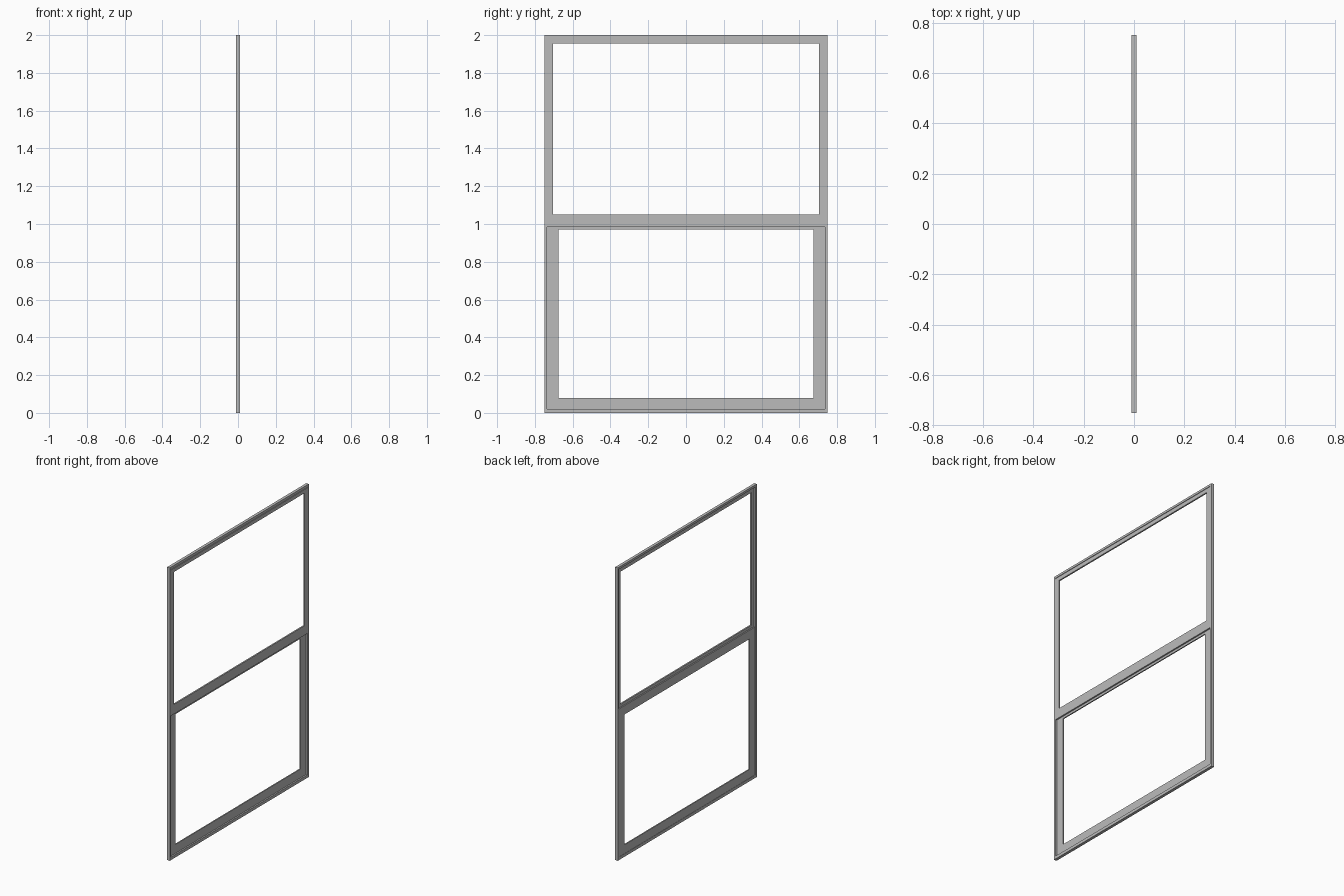
import bpy
import bmesh

cube = bpy.data.objects.get("Cube")
if cube:
    bpy.data.objects.remove(cube, do_unlink=True)

grey = bpy.data.materials.new("frame grey")
grey.use_nodes = True
COLOUR = (0.5, 0.5, 0.5, 1)
grey.diffuse_color = COLOUR
grey.node_tree.nodes["Principled BSDF"].inputs["Base Color"].default_value = COLOUR


def finish(name, bm):
    bmesh.ops.recalc_face_normals(bm, faces=bm.faces)
    mesh = bpy.data.meshes.new(name)
    bm.to_mesh(mesh)
    bm.free()
    mesh.materials.append(grey)
    obj = bpy.data.objects.new(name, mesh)
    bpy.context.collection.objects.link(obj)
    return obj


def ring(name, x0, x1, outer, inner):
    """Rectangular frame; outer and inner are (half width, bottom, top)."""
    bm = bmesh.new()

    def loop(rect, x):
        w, lo, hi = rect
        return [bm.verts.new((x, y, z)) for y, z in
                ((-w, lo), (w, lo), (w, hi), (-w, hi))]

    loops = [loop(outer, x0), loop(outer, x1), loop(inner, x1), loop(inner, x0)]
    for i in range(4):
        a, b = loops[i], loops[(i + 1) % 4]
        for k in range(4):
            n = (k + 1) % 4
            bm.faces.new((a[k], a[n], b[n], b[k]))
    return finish(name, bm)


def bar(name, x0, x1, half, z0, z1):
    bm = bmesh.new()
    bmesh.ops.create_cube(bm, size=1)
    for v in bm.verts:
        v.co.x = x1 if v.co.x > 0 else x0
        v.co.y = half if v.co.y > 0 else -half
        v.co.z = z1 if v.co.z > 0 else z0
    return finish(name, bm)


# Outer frame: jambs, head and sill
ring("outer_frame", -0.01, 0.01, (0.75, 0, 2), (0.735, 0.02, 1.985))

# Upper sash, flush with the +x side
ring("upper_sash", 0.0, 0.01, (0.735, 0.985, 1.98), (0.705, 1.05, 1.955))

# Strip behind the narrow groove above the upper sash
bar("head_stop", 0.0, 0.006, 0.735, 1.98, 1.985)

# Lower sash, set on the -x side and overlapping at the meeting rail
ring("lower_sash", -0.008, 0.0, (0.735, 0.02, 1.03), (0.675, 0.08, 0.97))
